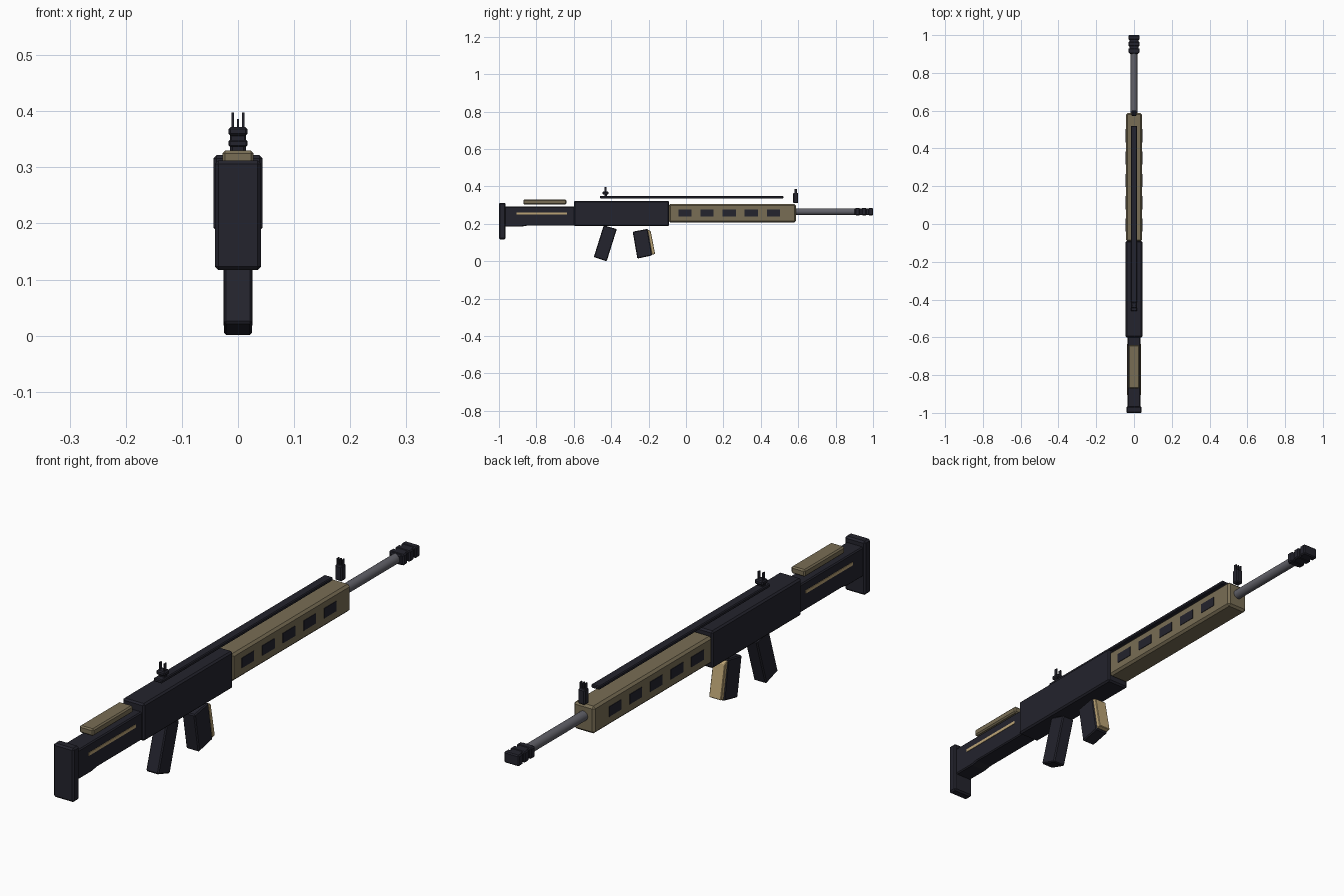
import bpy
import bmesh

if "Cube" in bpy.data.objects:
    bpy.data.objects.remove(bpy.data.objects["Cube"], do_unlink=True)


def material(name, rgb):
    m = bpy.data.materials.new(name)
    m.use_nodes = True
    color = (*rgb, 1)
    m.diffuse_color = color
    bsdf = m.node_tree.nodes["Principled BSDF"]
    bsdf.inputs["Base Color"].default_value = color
    bsdf.inputs["Roughness"].default_value = 0.7
    return m


DARK = material("charcoal", (0.017, 0.017, 0.026))
OLIVE = material("olive tan", (0.19, 0.155, 0.09))
SAND = material("sand", (0.5, 0.37, 0.18))
STEEL = material("steel grey", (0.12, 0.12, 0.14))


def finish(name, bm, mat, bevel):
    bmesh.ops.recalc_face_normals(bm, faces=bm.faces)
    mesh = bpy.data.meshes.new(name)
    bm.to_mesh(mesh)
    bm.free()
    mesh.materials.append(mat)
    ob = bpy.data.objects.new(name, mesh)
    bpy.context.collection.objects.link(ob)
    if bevel:
        mod = ob.modifiers.new("bevel", "BEVEL")
        mod.width = bevel
        mod.segments = 1
    return ob


def side_profile(name, points, half_width, mat, bevel=0.0, x=0.0):
    """Extrude a (y, z) outline across the width."""
    bm = bmesh.new()
    face = bm.faces.new([bm.verts.new((x - half_width, y, z)) for y, z in points])
    new = bmesh.ops.extrude_face_region(bm, geom=[face])["geom"]
    verts = [v for v in new if isinstance(v, bmesh.types.BMVert)]
    bmesh.ops.translate(bm, verts=verts, vec=(2 * half_width, 0, 0))
    return finish(name, bm, mat, bevel)


def box(name, y0, y1, z0, z1, half_width, mat, bevel=0.0, x=0.0):
    outline = [(y0, z0), (y1, z0), (y1, z1), (y0, z1)]
    return side_profile(name, outline, half_width, mat, bevel, x)


# Stock, butt pad and cheek rest
box("butt_pad", -1.0, -0.965, 0.117, 0.312, 0.041, DARK, 0.006)
side_profile("stock", [(-0.97, 0.185), (-0.88, 0.185), (-0.85, 0.19), (-0.59, 0.19),
                       (-0.59, 0.292), (-0.97, 0.292)], 0.034, DARK, 0.004)
box("cheek_rest", -0.87, -0.64, 0.304, 0.33, 0.028, OLIVE, 0.005)

# Receiver and handguard
box("receiver", -0.6, -0.09, 0.187, 0.322, 0.044, DARK, 0.006)
box("handguard", -0.092, 0.587, 0.207, 0.306, 0.042, OLIVE, 0.008)

# Stock stripes and handguard vents on both sides
for side, sign in (("left", 1), ("right", -1)):
    box(f"stock_stripe_{side}", -0.905, -0.635, 0.25, 0.261, 0.002, SAND, x=sign * 0.034)
    for i in range(5):
        y = -0.04 + 0.118 * i
        box(f"vent_{side}_{i + 1}", y, y + 0.07, 0.24, 0.276, 0.002, DARK, x=sign * 0.042)

# Raked grip and magazine with a sand front strip
side_profile("grip", [(-0.44, 0.192), (-0.37, 0.172), (-0.424, 0.0), (-0.493, 0.022)],
             0.025, DARK, 0.004)
side_profile("magazine", [(-0.285, 0.158), (-0.205, 0.173), (-0.181, 0.031), (-0.26, 0.014)],
             0.026, DARK, 0.004)
side_profile("magazine_strip", [(-0.206, 0.168), (-0.189, 0.162), (-0.165, 0.039), (-0.182, 0.035)],
             0.024, SAND, 0.002)

# Barrel
bpy.ops.mesh.primitive_cylinder_add(vertices=24, radius=0.0175, depth=0.34,
                                    location=(0, 0.74, 0.265), rotation=(1.5708, 0, 0))
barrel = bpy.context.object
barrel.name = "barrel"
barrel.data.materials.append(STEEL)
bpy.ops.object.shade_smooth_by_angle()

# Muzzle brake: core with three wider baffles
box("muzzle_core", 0.9, 0.995, 0.247, 0.283, 0.024, DARK, 0.004)
for i in range(3):
    y = 0.905 + 0.035 * i
    box(f"muzzle_baffle_{i + 1}", y, y + 0.025, 0.245, 0.285, 0.03, DARK, 0.004)

# Raised top rail
box("top_rail", -0.46, 0.52, 0.336, 0.349, 0.017, DARK, 0.003)

# Rear sight
box("rear_sight_foot", -0.437, -0.423, 0.345, 0.36, 0.012, DARK)
box("rear_sight_base", -0.446, -0.414, 0.356, 0.372, 0.017, DARK, 0.004)
for side, x in (("left", 0.0095), ("right", -0.0095)):
    box(f"rear_sight_wing_{side}", -0.436, -0.425, 0.37, 0.398, 0.002, DARK, x=x)

# Front sight
box("front_sight_base", 0.573, 0.6, 0.31, 0.365, 0.014, DARK, 0.004)
for side, x in (("left", 0.01), ("right", -0.01), ("middle", 0.0)):
    box(f"front_sight_post_{side}", 0.58, 0.593, 0.362, 0.386, 0.002, DARK, x=x)
